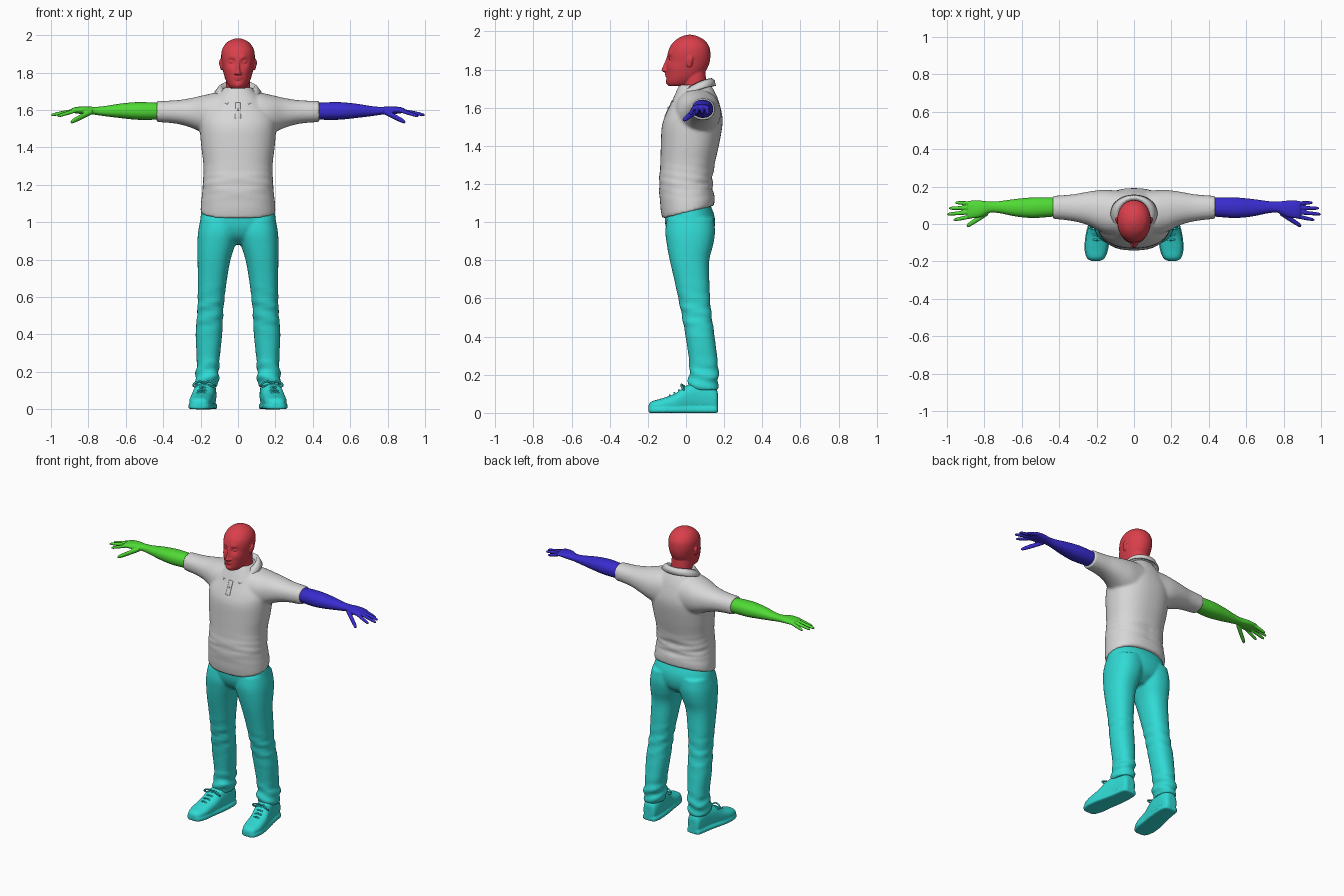
import bpy, bmesh, math
from mathutils import Vector, Matrix

if "Cube" in bpy.data.objects:
    bpy.data.objects.remove(bpy.data.objects["Cube"])


def material(name, *rgb):
    m = bpy.data.materials.new(name)
    m.use_nodes = True
    m.diffuse_color = (*rgb, 1)
    m.node_tree.nodes["Principled BSDF"].inputs["Base Color"].default_value = (*rgb, 1)
    return m


RED = material("red", .7, .05, .07)
GREY = material("light grey", .68, .68, .68)
TEAL = material("teal", .03, .7, .66)
GREEN = material("green", .08, .7, .035)
BLUE = material("blue", .04, .025, .62)


def spline(rings, i, f):
    """Smooth value between ring i and the next one."""
    pick = lambda k: rings[min(max(k, 0), len(rings) - 1)]
    return [b + f / 2 * (c - a + f * (2*a - 5*b + 4*c - d + f * (3*b - a - 3*c + d)))
            for a, b, c, d in zip(pick(i - 1), pick(i), pick(i + 1), pick(i + 2))]


def loft(bm, axis, rings, power=2.2, warp=None, seg=44, sub=6):
    """Closed tube; each ring is (position on axis, low a, high a, low b, high b)."""
    order = {"x": (0, 1, 2), "y": (1, 0, 2), "z": (2, 0, 1)}[axis]
    rows = [spline(rings, i, k / sub) for i in range(len(rings) - 1) for k in range(sub)]
    rows.append(rings[-1])
    loops = []
    for t, a0, a1, b0, b1 in rows:
        loop = []
        for k in range(seg):
            ang = math.tau * k / seg
            c, s = [math.copysign(abs(v) ** (2 / power), v) for v in (math.cos(ang), math.sin(ang))]
            co = Vector((0, 0, 0))
            co[order[0]] = t
            co[order[1]] = (a0 + a1 + (a1 - a0) * c) / 2
            co[order[2]] = (b0 + b1 + (b1 - b0) * s) / 2
            if warp:
                warp(co)
            loop.append(bm.verts.new(co))
        loops.append(loop)
    for p, q in zip(loops, loops[1:]):
        for k in range(seg):
            j = (k + 1) % seg
            bm.faces.new((p[k], p[j], q[j], q[k]))
    bm.faces.new(loops[0])
    bm.faces.new(loops[-1])


def ball(bm, center, radii):
    bmesh.ops.create_uvsphere(bm, u_segments=24, v_segments=16, radius=1,
                              matrix=Matrix.LocRotScale(Vector(center), None, Vector(radii)))


def finger(bm, start, end, r):
    a, b = Vector(start), Vector(end)
    rings = []
    for f, s in ((0, 1), (.5, 1), (.85, .85), (.96, .6), (1, .25)):
        p = a.lerp(b, f)
        rings.append((p.x, p.y - r*s, p.y + r*s, p.z - r*s, p.z + r*s))
    loft(bm, "x", rings, 2, seg=16, sub=3)


def finish(bm, name, mat, voxel=0, smooth=0, mirror=False):
    bmesh.ops.recalc_face_normals(bm, faces=bm.faces)
    me = bpy.data.meshes.new(name)
    bm.to_mesh(me)
    bm.free()
    me.materials.append(mat)
    me.shade_smooth()
    ob = bpy.data.objects.new(name, me)
    bpy.context.collection.objects.link(ob)
    if mirror:
        ob.modifiers.new("Mirror", "MIRROR").use_mirror_merge = False
    if voxel:
        mod = ob.modifiers.new("Remesh", "REMESH")
        mod.mode, mod.voxel_size, mod.use_smooth_shade = "VOXEL", voxel, True
    if smooth:
        mod = ob.modifiers.new("Smooth", "SMOOTH")
        mod.factor, mod.iterations = .5, smooth
    return ob


def bell(v, mid, width):
    return math.exp(-((v - mid) / width) ** 2)


# Head: skull loft shaped by soft bumps, then nose, lips, eyes, ears and neck
def face(co):
    if co.y < .02:
        for x, z, push, size in ((.034, 1.857, .014, .016), (.03, 1.884, -.006, .016),
                                 (.05, 1.815, -.004, .022), (0, 1.735, -.006, .02),
                                 (0, 1.755, .005, .012)):
            co.y += push * bell(abs(co.x), x, size) * bell(co.z, z, size)


bm = bmesh.new()
loft(bm, "z", [(1.715, -.035, .035, -.09, .02), (1.73, -.05, .05, -.1, .04),
               (1.76, -.066, .066, -.104, .08), (1.8, -.078, .078, -.104, .108),
               (1.84, -.085, .085, -.1, .124), (1.88, -.09, .09, -.096, .128),
               (1.92, -.086, .086, -.084, .122), (1.955, -.066, .066, -.054, .096),
               (1.975, -.036, .036, -.02, .06), (1.983, -.01, .01, .01, .03)], 2.1, face)
loft(bm, "z", [(1.6, -.08, .08, -.01, .12), (1.7, -.066, .066, -.012, .108),
               (1.76, -.064, .064, -.02, .104), (1.82, -.06, .06, -.02, .1)])
loft(bm, "z", [(1.785, -.008, .008, -.112, -.09), (1.795, -.015, .015, -.128, -.09),
               (1.815, -.011, .011, -.122, -.085), (1.85, -.008, .008, -.107, -.08),
               (1.875, -.01, .01, -.098, -.08)], 2)
ball(bm, (0, -.1, 1.775), (.024, .011, .006))
ball(bm, (0, -.099, 1.764), (.02, .01, .006))
for s in (-1, 1):
    ball(bm, (s*.014, -.105, 1.796), (.008, .011, .008))
    ball(bm, (s*.033, -.078, 1.857), (.014, .012, .009))
    ball(bm, (s*.088, .018, 1.842), (.009, .017, .03))
    ball(bm, (s*.094, .024, 1.852), (.007, .014, .021))
finish(bm, "head", RED, .004, 2)


# Shirt: body with tilted hem and waist folds, joined with shoulders and sleeves
def drape(co):
    z = co.z
    co.z += .25 * co.y * min(1, max(0, (1.2 - z) / .15))
    fold = .007 if co.y > .05 else .003
    co.y += fold * bell(z, 1.2, .07) * math.sin(85*z + 14*co.x)
    co.x += .004 * bell(z, 1.22, .08) * math.sin(75*z + 9*co.y)


bm = bmesh.new()
loft(bm, "z", [(1.05, -.2, .2, -.124, .146), (1.1, -.198, .198, -.134, .15),
               (1.2, -.186, .186, -.141, .138), (1.3, -.184, .184, -.135, .15),
               (1.4, -.196, .196, -.132, .172), (1.5, -.204, .204, -.127, .19),
               (1.56, -.2, .2, -.108, .19), (1.62, -.16, .16, -.08, .176),
               (1.67, -.12, .12, -.058, .158), (1.72, -.075, .075, -.035, .13)], 2.3, drape)
loft(bm, "x", [(-.02, -.055, .175, 1.45, 1.69), (.1, -.06, .18, 1.45, 1.695),
               (.17, -.045, .182, 1.47, 1.682), (.25, -.005, .172, 1.505, 1.664),
               (.33, .016, .158, 1.527, 1.652), (.435, .028, .15, 1.536, 1.648)])
shirt = finish(bm, "shirt", GREY, .009, 4, True)

# Collar: folded band with two points at the front opening
bm = bmesh.new()
rows = []
for i in range(49):
    a = i / 24 - 1
    f = (1 - math.cos(a * math.radians(165))) / 2
    tip = max(0, abs(a) - .8) / .2
    row = []
    for deg, rx, ry, z in ((168, .07, .072, 1.7 - .05*f), (165, .086, .086, 1.755 - .08*f**1.6),
                           (160, .106, .1 + .01*f, 1.745 - .09*f**1.8),
                           (153, .126, .107 + .03*f, 1.715 - .072*f*f - .014*tip)):
        t = a * math.radians(deg)
        row.append(bm.verts.new((rx * math.sin(t), .05 + ry * math.cos(t), z)))
    rows.append(row)
for p, q in zip(rows, rows[1:]):
    for k in range(3):
        bm.faces.new((p[k], p[k + 1], q[k + 1], q[k]))
collar = finish(bm, "collar", GREY)
collar.modifiers.new("Solidify", "SOLIDIFY").thickness = .008


# Placket and buttons: thin plates wrapped on the chest
def plate(bm, name, lift):
    ob = finish(bm, name, GREY)
    wrap = ob.modifiers.new("Wrap", "SHRINKWRAP")
    wrap.target, wrap.offset = shirt, lift
    ob.modifiers.new("Solidify", "SOLIDIFY").thickness = .003


turn = Matrix.Rotation(math.pi / 2, 4, "X")
bm = bmesh.new()
bmesh.ops.create_grid(bm, x_segments=3, y_segments=16, size=1,
                      matrix=Matrix.Translation((0, -.11, 1.59)) @ turn @ Matrix.Diagonal((.015, .065, 1, 1)))
plate(bm, "placket", .003)
bm = bmesh.new()
for z in (1.55, 1.61):
    bmesh.ops.create_circle(bm, cap_ends=True, segments=16, radius=.006,
                            matrix=Matrix.Translation((0, -.11, z)) @ turn)
plate(bm, "buttons", .007)


# Trousers: hips plus mirrored legs with creases at knee and ankle
def crease(co):
    wave = .006 * bell(co.z, .19, .07) + .003 * bell(co.z, .52, .1)
    co.x += wave * math.sin(95*co.z + 18*co.y)
    co.y += wave * math.sin(80*co.z + 22*co.x)


bm = bmesh.new()
loft(bm, "z", [(.88, -.06, .06, -.03, .08), (.92, -.15, .15, -.08, .13),
               (.97, -.2, .2, -.105, .15), (1.03, -.2, .2, -.112, .15),
               (1.09, -.186, .186, -.11, .128)])
loft(bm, "z", [(.12, .11, .225, .02, .166), (.16, .103, .23, .012, .17),
               (.25, .1, .22, .018, .168), (.4, .085, .226, -.002, .15),
               (.55, .077, .216, -.03, .13), (.7, .058, .215, -.062, .122),
               (.8, .04, .216, -.085, .122), (.88, .015, .217, -.1, .142),
               (.95, -.005, .213, -.108, .152), (1.02, -.01, .2, -.1, .145)], 2.3, crease)
finish(bm, "trousers", TEAL, .008, 3, True)

# Shoes: rounded upper on a wider flat sole
upper = [(-.197, .185, .225, .012, .04), (-.18, .16, .248, .003, .06), (-.13, .142, .26, 0, .075),
         (-.06, .134, .254, 0, .1), (0, .124, .24, 0, .142), (.06, .118, .226, 0, .16),
         (.12, .116, .216, 0, .15), (.158, .125, .208, .005, .125), (.168, .145, .19, .02, .1)]
bm = bmesh.new()
loft(bm, "y", upper, 2.5)
loft(bm, "y", [(y, a - .005, b + .005, 0, .03) for y, a, b, c, d in upper], 5)
finish(bm, "shoes", TEAL, .006, 2, True)


# Laces: bars over the instep and a bow
def cord(name, points):
    cu = bpy.data.curves.new(name, "CURVE")
    cu.dimensions, cu.bevel_depth, cu.bevel_resolution = "3D", .005, 2
    sp = cu.splines.new("BEZIER")
    sp.bezier_points.add(len(points) - 1)
    for bp, co in zip(sp.bezier_points, points):
        bp.co = co
        bp.handle_left_type = bp.handle_right_type = "AUTO"
    cu.materials.append(TEAL)
    ob = bpy.data.objects.new(name, cu)
    bpy.context.collection.objects.link(ob)
    ob.modifiers.new("Mirror", "MIRROR").use_mirror_merge = False


for i in range(4):
    y, z = -.085 + .024*i, .09 + .013*i
    x = .197 - .004*i
    cord("lace_bar", [(x - .034, y + .008, z - .012), (x, y, z + .003), (x + .034, y + .008, z - .012)])
for s in (-1, 1):
    cord("lace_bow", [(.182, -.01, .14), (.182 + s*.03, -.025, .148),
                      (.182 + s*.056, -.015, .125), (.182 + s*.03, -.012, .128), (.182, -.01, .14)])

# Arms: forearm, palm, four fingers and a thumb on each side
for s, side, mat in ((1, "left", BLUE), (-1, "right", GREEN)):
    bm = bmesh.new()
    loft(bm, "x", [(.39, .042, .14, 1.552, 1.636), (.45, .038, .142, 1.548, 1.64),
                   (.54, .032, .142, 1.548, 1.642), (.63, .04, .134, 1.557, 1.634),
                   (.72, .058, .122, 1.568, 1.62), (.77, .06, .12, 1.575, 1.617),
                   (.82, .038, .125, 1.578, 1.62), (.87, .03, .125, 1.582, 1.615),
                   (.89, .036, .12, 1.59, 1.608)])
    for y0, x1, y1, z1 in ((.042, .965, .022, 1.567), (.065, 1, .052, 1.573),
                           (.088, .99, .084, 1.576), (.11, .955, .114, 1.572)):
        finger(bm, (.86, y0, 1.599), (x1, y1, z1), .0105)
    finger(bm, (.78, .062, 1.592), (.895, -.012, 1.535), .0155)
    bmesh.ops.scale(bm, vec=(s, 1, 1), verts=bm.verts)
    finish(bm, side + "_arm", mat, .004, 2)
